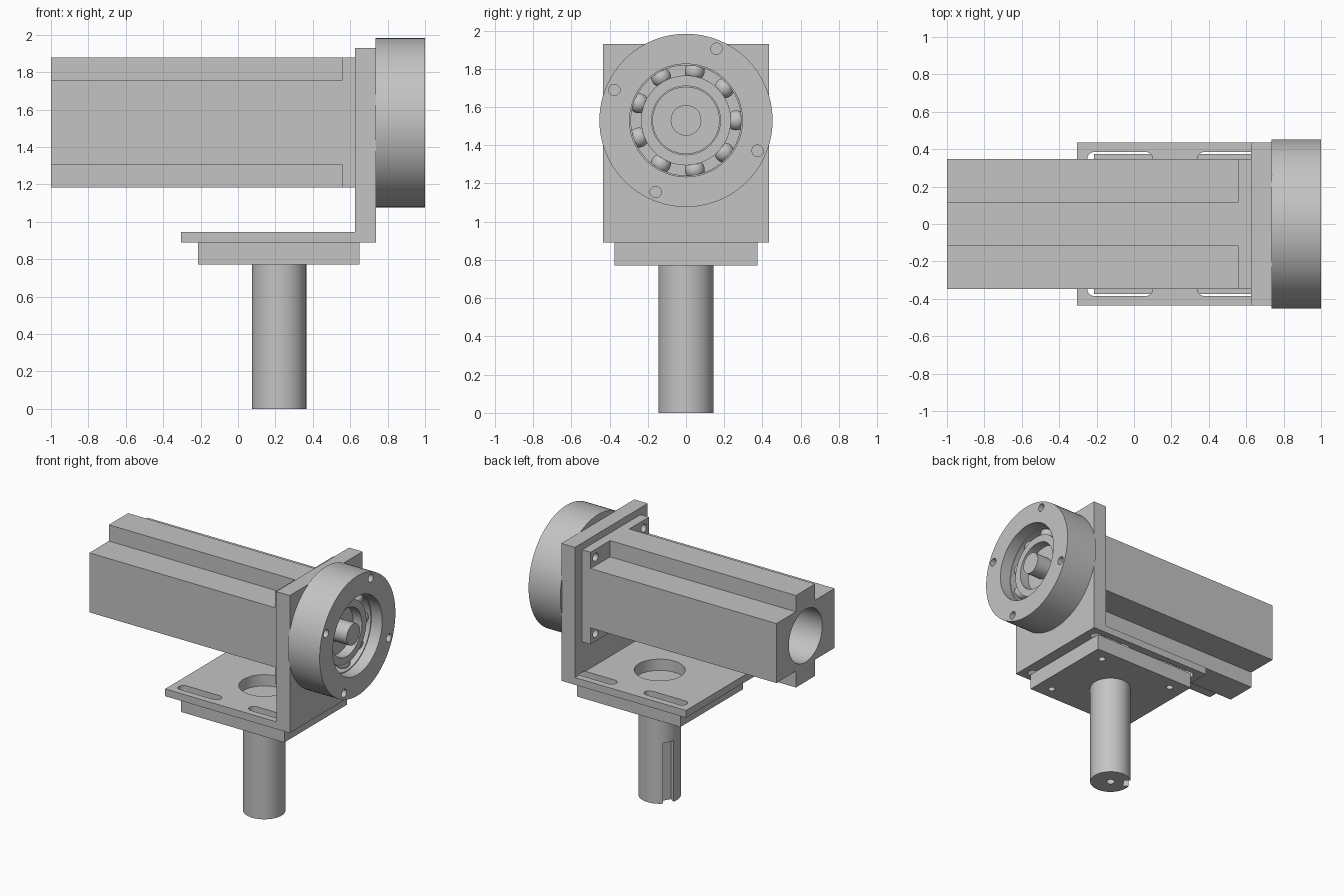
import bpy, bmesh
from math import pi, cos, sin, radians, sqrt
from mathutils import Matrix, Vector

cube = bpy.data.objects.get("Cube")
if cube:
    bpy.data.objects.remove(cube, do_unlink=True)

grey = bpy.data.materials.new("machined_grey")
grey.use_nodes = True
grey.diffuse_color = (0.55, 0.55, 0.55, 1)
grey.node_tree.nodes["Principled BSDF"].inputs["Base Color"].default_value = (0.55, 0.55, 0.55, 1)

AXIS_Z = 1.53      # height of the horizontal axis
POST_X = 0.22      # position of the vertical axis
parts = []


def finish(name, bm):
    bmesh.ops.recalc_face_normals(bm, faces=bm.faces)
    mesh = bpy.data.meshes.new(name)
    bm.to_mesh(mesh)
    bm.free()
    mesh.materials.append(grey)
    ob = bpy.data.objects.new(name, mesh)
    bpy.context.collection.objects.link(ob)
    parts.append(ob)
    return ob


def prism(name, pts, axis, lo, hi):
    """Extrude a 2D outline: axis x takes (y, z), y takes (x, z), z takes (x, y)."""
    place = {"x": lambda a, b: (lo, a, b),
             "y": lambda a, b: (a, lo, b),
             "z": lambda a, b: (a, b, lo)}[axis]
    bm = bmesh.new()
    face = bm.faces.new([bm.verts.new(place(*p)) for p in pts])
    moved = bmesh.ops.extrude_face_region(bm, geom=[face])["geom"]
    step = Vector([(hi - lo) * (axis == k) for k in "xyz"])
    bmesh.ops.translate(bm, vec=step, verts=[v for v in moved if isinstance(v, bmesh.types.BMVert)])
    return finish(name, bm)


def rect(a0, a1, b0, b1):
    return [(a0, b0), (a1, b0), (a1, b1), (a0, b1)]


def circle(a, b, r, n=64):
    return [(a + r * cos(2 * pi * i / n), b + r * sin(2 * pi * i / n)) for i in range(n)]


def slot(a0, a1, b, r, n=12):
    right = [(a1 - r + r * sin(pi * i / n), b - r * cos(pi * i / n)) for i in range(n + 1)]
    left = [(a0 + r - r * sin(pi * i / n), b + r * cos(pi * i / n)) for i in range(n + 1)]
    return right + left


def ring(name, profile, n=72):
    """Revolve a closed (x, radius) outline about the horizontal axis."""
    bm = bmesh.new()
    loops = []
    for i in range(n):
        c, s = cos(2 * pi * i / n), sin(2 * pi * i / n)
        loops.append([bm.verts.new((x, r * c, AXIS_Z + r * s)) for x, r in profile])
    m = len(profile)
    for i in range(n):
        p, q = loops[i], loops[(i + 1) % n]
        for j in range(m):
            k = (j + 1) % m
            bm.faces.new((p[j], p[k], q[k], q[j]))
    return finish(name, bm)


def cut(ob, cutters):
    """Subtract the cutters, bake the result and discard them."""
    for c in cutters:
        mod = ob.modifiers.new("cut", "BOOLEAN")
        mod.operation = "DIFFERENCE"
        mod.solver = "EXACT"
        mod.object = c
    bpy.context.view_layer.update()
    graph = bpy.context.evaluated_depsgraph_get()
    baked = bpy.data.meshes.new_from_object(ob.evaluated_get(graph))
    ob.modifiers.clear()
    ob.data = baked
    for c in cutters:
        parts.remove(c)
        bpy.data.objects.remove(c, do_unlink=True)


SIGNS = [(1, 1), (-1, 1), (-1, -1), (1, -1)]

# Long housing: ridged cross-section with a square flange, bored from the far end
w, ridge, side = 0.348, 0.115, 0.225
outline = []
for sy, sz in SIGNS:
    corner = [(sy * w, AXIS_Z + sz * side), (sy * ridge, AXIS_Z + sz * side), (sy * ridge, AXIS_Z + sz * w)]
    outline += corner if sy * sz > 0 else corner[::-1]
housing = prism("housing", outline, "x", -1, 0.56)
cut(housing, [prism("bore", circle(0, AXIS_Z, 0.2), "x", -1.1, 0.5)])
flange = prism("housing_flange", rect(-w, w, AXIS_Z - w, AXIS_Z + w), "x", 0.555, 0.625)
cut(flange, [prism("hole", circle(sy * 0.288, AXIS_Z + sz * 0.288, 0.03, 24), "x", 0.5, 0.7)
             for sy, sz in SIGNS])

# Angle bracket with mounting slots and a round pocket
angle = [(-0.305, 0.89), (0.738, 0.89), (0.738, 1.93), (0.625, 1.93), (0.625, 0.945), (-0.305, 0.945)]
bracket = prism("angle_bracket", angle, "y", -0.435, 0.435)
slots = [prism("slot", slot(x, x + 0.35, y, 0.037), "z", 0.8, 0.95)
         for x in (-0.25, 0.34) for y in (-0.348, 0.348)]
cut(bracket, slots + [prism("pocket", circle(POST_X, 0, 0.175), "z", 0.8, 1.0)])

# Post base block with screw holes below
base = prism("post_base", rect(-0.215, 0.65, -0.375, 0.375), "z", 0.772, 0.89)
holes = [prism("hole", circle(POST_X + sx * 0.315, sy * 0.28, 0.025, 24), "z", 0.7, 0.87)
         for sx, sy in SIGNS]
cut(base, holes + [prism("pocket", circle(POST_X, 0, 0.175), "z", 0.86, 1.0)])

# Vertical post with keyway and centre hole
post = prism("post", circle(POST_X, 0, 0.145), "z", 0, 0.78)
turn = Matrix.Translation((POST_X, 0, 0)) @ Matrix.Rotation(radians(150), 4, "Z")
key = prism("keyway", rect(0.095, 0.2, -0.04, 0.04), "z", -0.1, 0.46)
key.data.transform(turn)
cut(post, [key, prism("centre_hole", circle(POST_X, 0, 0.03, 24), "z", -0.1, 0.08)])

# Round bearing cover with four holes
R, bore = 0.453, 0.295
cover = ring("bearing_cover", [(0.735, bore), (0.735, R), (1, R), (1, bore)], 96)
cut(cover, [prism("hole", circle(0.407 * cos(a), AXIS_Z + 0.407 * sin(a), 0.03, 24), "x", 0.8, 1.1)
            for a in [radians(67 + 90 * k) for k in range(4)]])

# Ball bearing
ring("bearing_outer_ring", [(0.78, 0.288), (0.78, 0.3), (0.91, 0.3), (0.91, 0.288)])
ring("bearing_inner_ring", [(0.78, 0.18), (0.78, 0.235), (0.91, 0.235), (0.91, 0.18)])
for k in range(9):
    a = radians(40 * k)
    bm = bmesh.new()
    spot = Matrix.Translation((0.845, 0.262 * cos(a), AXIS_Z + 0.262 * sin(a)))
    bmesh.ops.create_uvsphere(bm, u_segments=24, v_segments=14, radius=0.052, matrix=spot)
    finish("bearing_ball", bm)

# Drive shaft and its shoulder
prism("shaft_shoulder", circle(0, AXIS_Z, 0.176), "x", 0.73, 0.84)
prism("drive_shaft", circle(0, AXIS_Z, 0.08, 48), "x", 0.8, 0.965)

# Smooth round surfaces, keep hard edges
bpy.ops.object.select_all(action="DESELECT")
for ob in parts:
    ob.select_set(True)
bpy.context.view_layer.objects.active = parts[0]
bpy.ops.object.shade_smooth_by_angle(angle=radians(30))
